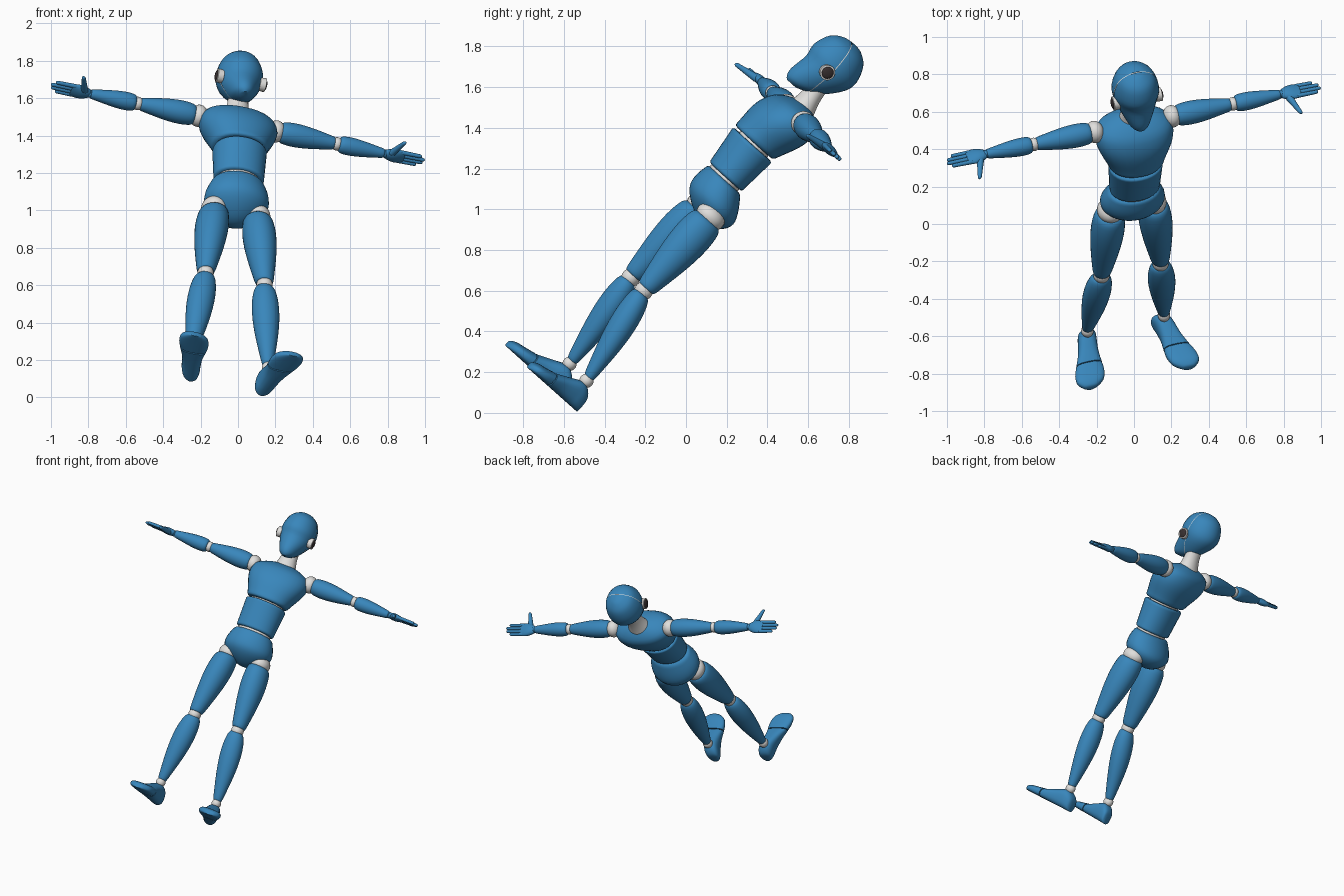
import bpy, bmesh, math
from mathutils import Matrix, Vector

if "Cube" in bpy.data.objects:
    bpy.data.objects.remove(bpy.data.objects["Cube"], do_unlink=True)


def material(name, color):
    mat = bpy.data.materials.new(name)
    mat.use_nodes = True
    mat.diffuse_color = (*color, 1)
    mat.node_tree.nodes["Principled BSDF"].inputs["Base Color"].default_value = (*color, 1)
    return mat


BLUE = material("blue shell", (0.04, 0.24, 0.5))
LIGHT = material("light grey joint", (0.75, 0.74, 0.72))
DARK = material("dark earpiece", (0.04, 0.03, 0.03))

# The figure is built upright with its hips at the origin, then leaned as one body
side = Vector((0.96, 0.195, -0.195)).normalized()
up = Vector((0.02, 0.67, 0.74))
up = (up - side * up.dot(side)).normalized()
back = up.cross(side)
LEAN = Matrix((side, back, up)).transposed().to_4x4()
POSE = Matrix.Translation((-0.01, 0.12, 1.02)) @ LEAN


def finish(name, bm, mat, mirror):
    bmesh.ops.recalc_face_normals(bm, faces=bm.faces)
    mesh = bpy.data.meshes.new(name)
    bm.to_mesh(mesh)
    bm.free()
    mesh.materials.append(mat)
    part = bpy.data.objects.new(name, mesh)
    bpy.context.collection.objects.link(part)
    part.matrix_world = POSE
    if mirror:
        part.modifiers.new("Mirror", 'MIRROR')
    bpy.ops.object.select_all(action='DESELECT')
    part.select_set(True)
    bpy.context.view_layer.objects.active = part
    bpy.ops.object.shade_smooth_by_angle(angle=math.radians(42))


def smooth_rows(rows, steps=4):
    # Catmull-Rom curve through the key cross-sections
    points = [rows[0], *rows, rows[-1]]
    result = []
    for before, first, second, after in zip(points, points[1:], points[2:], points[3:]):
        for step in range(steps):
            t = step / steps
            result.append([b + t / 2 * (c - a + t * (2 * a - 5 * b + 4 * c - d + t * (3 * (b - c) + d - a)))
                           for a, b, c, d in zip(before, first, second, after)])
    return result + [rows[-1]]


def loft(name, rows, mat, axis='Z', mirror=False, power=2, cut=None):
    # Each row holds a position along the axis, two radii and two centre offsets
    bm = bmesh.new()
    sides = 32
    rings = []
    for along, radius_u, radius_v, centre_u, centre_v in rows:
        ring = []
        for i in range(sides):
            angle = math.tau * i / sides
            cos, sin = math.cos(angle), math.sin(angle)
            u = centre_u + radius_u * math.copysign(abs(cos) ** (2 / power), cos)
            v = centre_v + radius_v * math.copysign(abs(sin) ** (2 / power), sin)
            place = {'X': (along, u, v), 'Y': (u, along, v), 'Z': (u, v, along)}[axis]
            ring.append(bm.verts.new(place))
        rings.append(ring)
    for lower, upper in zip(rings, rings[1:]):
        for i in range(sides):
            bm.faces.new((lower[i - 1], lower[i], upper[i], upper[i - 1]))
    bm.faces.new(rings[0])
    bm.faces.new(rings[-1])
    if cut:
        height, direction = cut
        bmesh.ops.bisect_plane(bm, geom=bm.verts[:] + bm.edges[:] + bm.faces[:], clear_inner=True,
                               plane_co=(0, height, 0), plane_no=(0, direction, 0))
    finish(name, bm, mat, mirror)


def rim(distance, dome):
    # A soft rim where the end is flat, a full round where it is domed
    reach = dome or 0.06
    floor = 0.03 if dome else 0.87
    curve = math.sqrt(max(0, 1 - (1 - min(distance / reach, 1)) ** 2))
    return floor + (1 - floor) * curve


def segment(name, start, end, radii, swell=0, peak=0.5, flat=(1, 1), domes=(0, 0),
            mat=BLUE, axis='Z', mirror=True, power=2):
    """Tapered body part along a bone, swelling most at the peak"""
    along = 'XYZ'.index(axis)
    others = [i for i in range(3) if i != along]
    start, end = Vector(start), Vector(end)
    skew = math.log(0.5) / math.log(peak)
    rows = []
    count = 20
    for step in range(count + 1):
        t = (1 - math.cos(math.pi * step / count)) / 2
        centre = start.lerp(end, t)
        radius = radii[0] + (radii[1] - radii[0]) * t + swell * math.sin(math.pi * t ** skew)
        radius *= rim(t, domes[0]) * rim(1 - t, domes[1])
        thickness = flat[0] + (flat[1] - flat[0]) * t
        rows.append((centre[along], radius, radius * thickness, centre[others[0]], centre[others[1]]))
    loft(name, rows, mat, axis, mirror, power)


def ball(name, centre, radii, mat=LIGHT, mirror=True):
    bm = bmesh.new()
    shape = Matrix.Translation(centre) @ Matrix.Diagonal((*radii, 1))
    bmesh.ops.create_uvsphere(bm, u_segments=24, v_segments=14, radius=1, matrix=shape)
    finish(name, bm, mat, mirror)


# Head: half-width with front and back limits at each height, split at a seam over a light core
head = [(height, width, (rear - front) / 2, 0, (front + rear) / 2) for height, width, front, rear in (
    (0.71, 0.02, -0.14, -0.08), (0.73, 0.05, -0.155, -0.03), (0.77, 0.075, -0.16, 0.04),
    (0.86, 0.115, -0.145, 0.115), (0.93, 0.125, -0.155, 0.13), (1.01, 0.1, -0.125, 0.1),
    (1.05, 0.05, -0.07, 0.05), (1.06, 0.01, -0.02, 0.01))]
loft("face", smooth_rows(head), BLUE, cut=(-0.029, -1))
loft("skull", smooth_rows(head), BLUE, cut=(-0.025, 1))
core = [(height, u * 0.96, v * 0.96, x, y) for height, u, v, x, y in head[1:-1]]
loft("head_core", smooth_rows(core), LIGHT)
segment("ear_rims", (0.1, -0.047, 0.87), (0.135, -0.047, 0.87), (0.036, 0.038), mat=LIGHT, axis='X')
ball("ear_discs", (0.134, -0.047, 0.87), (0.01, 0.03, 0.03), DARK)

# Neck and torso
segment("neck", (0, 0.02, 0.65), (0, 0, 0.8), (0.08, 0.055), swell=-0.008, flat=(0.85, 0.9),
        mat=LIGHT, mirror=False)
segment("chest", (0, -0.05, 0.372), (0, 0.02, 0.68), (0.15, 0.155), swell=0.06, peak=0.6,
        flat=(0.83, 0.58), domes=(0, 0.24), mirror=False, power=2.2)
segment("abdomen", (0, -0.04, 0.153), (0, -0.047, 0.36), (0.136, 0.147), flat=(0.76, 0.86),
        mirror=False, power=2.1)
segment("pelvis", (0, -0.035, 0.14), (0, 0.03, -0.09), (0.137, 0.13), swell=0.042,
        flat=(0.75, 0.88), domes=(0, 0.5), mirror=False)
ball("chest_joint", (0, -0.045, 0.366), (0.12, 0.09, 0.04), mirror=False)
ball("waist_joint", (0, -0.04, 0.146), (0.12, 0.09, 0.04), mirror=False)


# Arms run straight out at shoulder height
def on_arm(reach, forward=0):
    return (reach, 0.01 - forward, 0.607)


def arm_part(name, inner, outer, radii, forward=0, **shape):
    segment(name, on_arm(inner, forward), on_arm(outer, forward), radii, axis='X', **shape)


ball("shoulder_joints", on_arm(0.215), (0.05, 0.06, 0.06))
arm_part("upper_arms", 0.238, 0.54, (0.05, 0.034), swell=0.018, peak=0.35)
ball("elbow_joints", on_arm(0.554), (0.034, 0.036, 0.036))
arm_part("forearms", 0.567, 0.815, (0.038, 0.025), swell=0.014, peak=0.3)
ball("wrist_joints", on_arm(0.82), (0.022, 0.022, 0.022), BLUE)

# Hands: palms down, thumbs pointing forward
arm_part("palms", 0.82, 0.926, (0.025, 0.043), swell=0.013, flat=(0.7, 0.3))
fingers = {"little": 1.005, "ring": 1.034, "middle": 1.04, "index": 1.018}
for i, (finger, tip) in enumerate(fingers.items()):
    arm_part(finger + "_fingers", 0.905, tip, (0.012, 0.01), forward=0.023 * (i - 1.5), domes=(0, 0.1))
segment("thumbs", (0.855, -0.01, 0.603), (0.895, -0.134, 0.585), (0.021, 0.01), domes=(0, 0.1), axis='Y')

# Legs: each segment stops just short of the joints at its ends
HIP, KNEE, ANKLE = Vector((0.12, 0.005, -0.04)), Vector((0.164, -0.007, -0.53)), Vector((0.213, 0.07, -1.045))
ball("hip_joints", HIP, (0.07, 0.078, 0.06))
segment("thighs", HIP.lerp(KNEE, 0.04), HIP.lerp(KNEE, 0.965), (0.07, 0.048), swell=0.026, peak=0.35,
        flat=(1.1, 1.05))
ball("knee_joints", KNEE, (0.044, 0.046, 0.046))
segment("shins", KNEE.lerp(ANKLE, 0.03), KNEE.lerp(ANKLE, 0.965), (0.046, 0.03), swell=0.033, peak=0.36,
        flat=(0.9, 0.95))
ball("ankle_joints", ANKLE, (0.033, 0.035, 0.035))

# Feet: half-width and top at each step from heel to toe, with flat soles turned outward
SOLE = -1.19


def foot(name, steps):
    rows = [(y, width, (top - SOLE) / 2, ANKLE.x + (ANKLE.y - y) * 0.21, (top + SOLE) / 2)
            for y, width, top in steps]
    loft(name, smooth_rows(rows), BLUE, 'Y', mirror=True, power=2.7)


foot("heels", [(0.14, 0.02, -1.14), (0.13, 0.04, -1.1), (0.1, 0.05, -1.07), (0.06, 0.052, -1.06),
               (-0.01, 0.057, -1.09), (-0.077, 0.072, -1.12)])
foot("toes", [(-0.083, 0.073, -1.12), (-0.13, 0.081, -1.13), (-0.18, 0.073, -1.14),
              (-0.21, 0.04, -1.155), (-0.217, 0.014, -1.17)])
